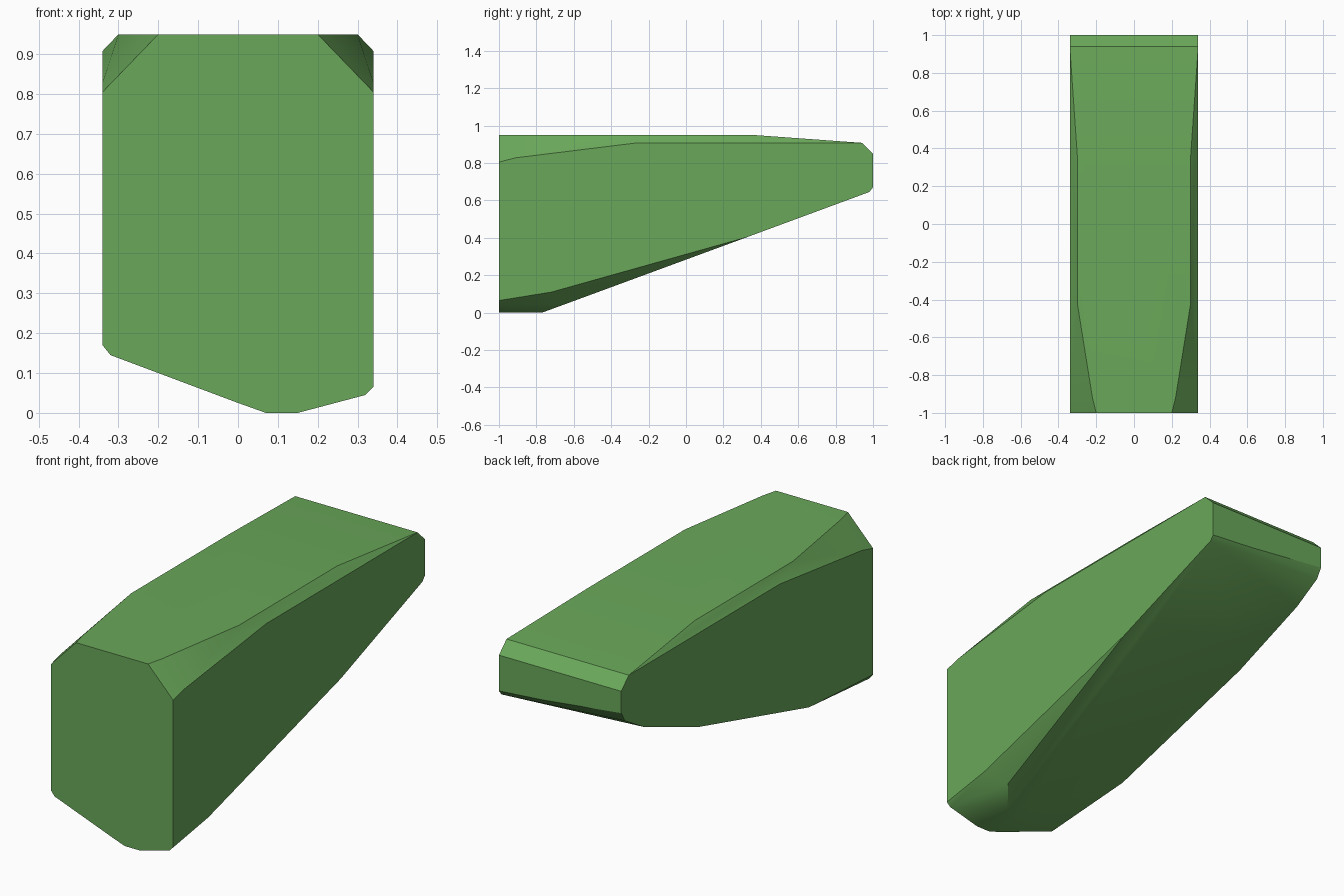
import bpy
import bmesh
import math

cube = bpy.data.objects.get("Cube")
if cube:
    bpy.data.objects.remove(cube, do_unlink=True)

green = bpy.data.materials.new("leaf green")
green.use_nodes = True
colour = (0.144, 0.392, 0.102, 1.0)
green.diffuse_color = colour
green.node_tree.nodes["Principled BSDF"].inputs["Base Color"].default_value = colour

W = 0.34  # half width

# Flat front end: (x, z) outline at y = -1
front = [(-W, 0.17), (-0.32, 0.145), (0.0, 0.025), (0.07, 0.0), (0.15, 0.0),
         (0.32, 0.045), (W, 0.065), (W, 0.805), (0.2, 0.95), (-0.2, 0.95), (-W, 0.805)]
points = [(x, -1.0, z) for x, z in front]

# Flat top and its chamfers, the same on both sides
for s in (-1, 1):
    points += [(s * 0.22, -0.92, 0.95), (s * 0.3, -0.42, 0.95), (s * 0.3, 0.36, 0.95),
               (s * W, -0.91, 0.828), (s * W, -0.26, 0.908), (s * W, 0.94, 0.908)]

# Bevelled back end
points += [(W, 1.0, 0.85), (W, 1.0, 0.67), (W, 0.98, 0.645), (0.095, 1.0, 0.69),
           (-W, 1.0, 0.85), (-W, 1.0, 0.74), (-W, 0.97, 0.69)]

# Sloping underside
points += [(0.07, -0.77, 0.0), (0.15, -0.77, 0.0), (0.25, -0.65, 0.044),
           (W, -0.72, 0.11), (W, 0.33, 0.405),
           (-W, -0.49, 0.2), (-W, 0.39, 0.437), (-W, 0.82, 0.602)]

# Wrap the corner points in one convex block
bm = bmesh.new()
for p in points:
    bm.verts.new(p)
hull = bmesh.ops.convex_hull(bm, input=bm.verts[:])
loose = [v for v in bm.verts if not v.link_faces]
bmesh.ops.delete(bm, geom=loose, context='VERTS')
bmesh.ops.dissolve_limit(bm, angle_limit=math.radians(0.5),
                         verts=bm.verts[:], edges=bm.edges[:])
bmesh.ops.recalc_face_normals(bm, faces=bm.faces[:])

mesh = bpy.data.meshes.new("tapered_block")
bm.to_mesh(mesh)
bm.free()
mesh.materials.append(green)
block = bpy.data.objects.new("tapered_block", mesh)
bpy.context.collection.objects.link(block)

# Soften the shallow facets, keep the main edges crisp
bpy.ops.object.select_all(action='DESELECT')
block.select_set(True)
bpy.context.view_layer.objects.active = block
bpy.ops.object.shade_smooth_by_angle(angle=math.radians(25))
